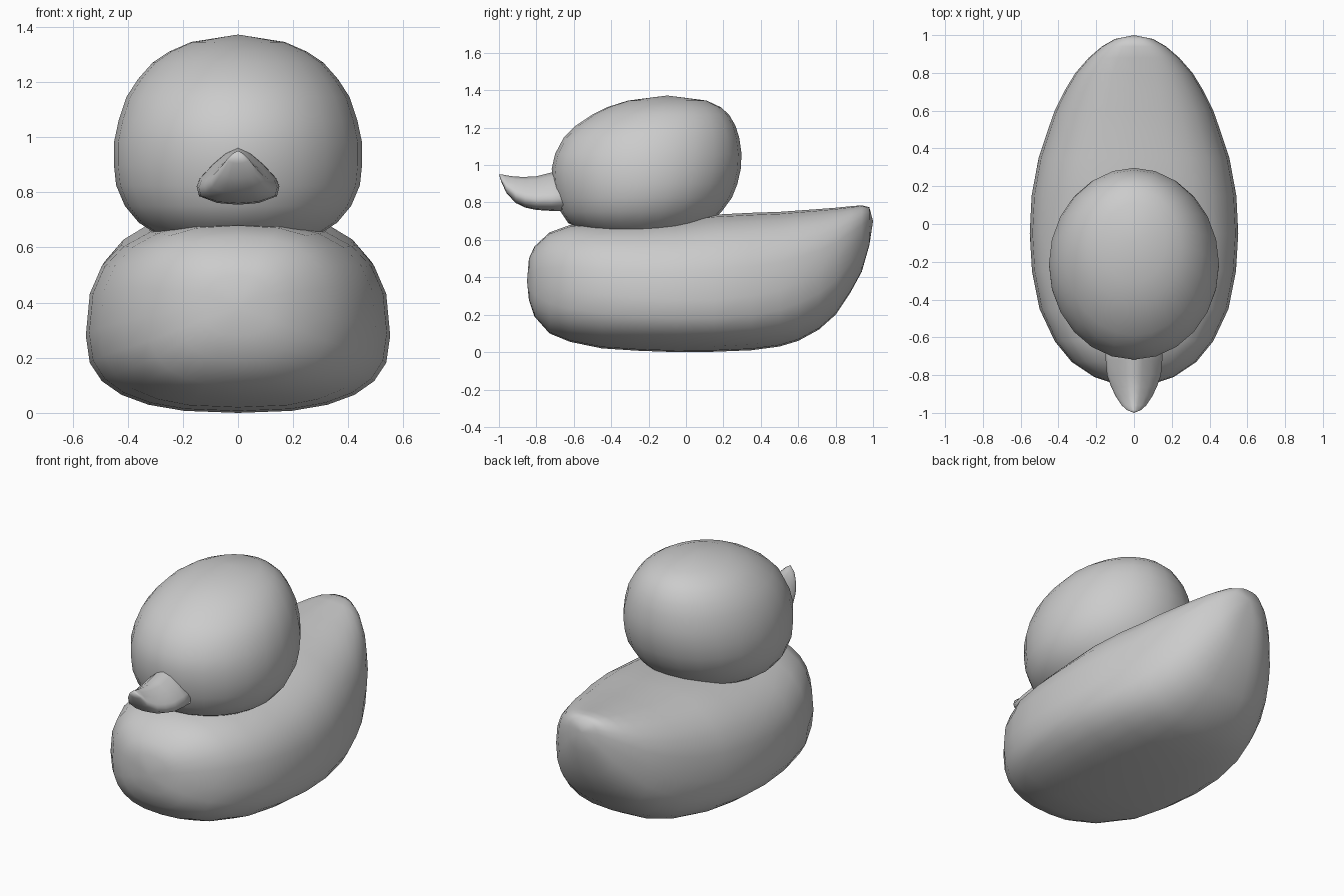
import bpy, bmesh
from math import sin, cos, pi

if "Cube" in bpy.data.objects:
    bpy.data.objects.remove(bpy.data.objects["Cube"])


def loft(name, start, rings, end):
    """Skin closed rings and close both ends with a pole point."""
    bm = bmesh.new()
    loops = [[bm.verts.new(p) for p in r] for r in rings]
    n = len(loops[0])
    a, b = bm.verts.new(start), bm.verts.new(end)
    for i in range(n):
        j = (i + 1) % n
        bm.faces.new((a, loops[0][j], loops[0][i]))
        bm.faces.new((b, loops[-1][i], loops[-1][j]))
        for p, q in zip(loops, loops[1:]):
            bm.faces.new((p[i], p[j], q[j], q[i]))
    bmesh.ops.recalc_face_normals(bm, faces=bm.faces)
    mesh = bpy.data.meshes.new(name)
    bm.to_mesh(mesh)
    bm.free()
    mesh.shade_smooth()
    obj = bpy.data.objects.new(name, mesh)
    bpy.context.collection.objects.link(obj)
    return obj


def spow(v, e):
    return (abs(v) ** e) * (1 if v >= 0 else -1)


def body_ring(y, w, bot, top, mid, n=24, power=2.6):
    pts = []
    for i in range(n):
        t = 2 * pi * i / n
        s = spow(sin(t), 2 / power)
        pts.append((w * spow(cos(t), 2 / power), y,
                    mid + s * ((top - mid) if s > 0 else (mid - bot))))
    return pts


# Body: y, half width, bottom, top, height of widest point
body = [
    (-.84, .12, .28, .50, .38), (-.81, .21, .19, .565, .37),
    (-.73, .33, .10, .64, .35), (-.62, .42, .055, .68, .33),
    (-.45, .50, .02, .69, .31), (-.25, .54, .007, .70, .29),
    (-.05, .552, 0, .71, .28), (.15, .542, .002, .735, .28),
    (.35, .505, .01, .745, .30), (.50, .455, .03, .75, .33),
    (.60, .42, .06, .757, .37), (.71, .365, .12, .765, .42),
    (.80, .31, .20, .772, .48), (.88, .24, .32, .78, .56),
    (.94, .17, .43, .785, .62), (.98, .10, .57, .775, .67),
]
loft("body", (0, -.85, .38), [body_ring(*s) for s in body], (0, 1, .70))

# Head: height, front y, back y, half width
head = [
    (.60, -.45, 0, .22), (.69, -.63, .13, .36), (.75, -.67, .19, .41),
    (.825, -.70, .245, .442), (.90, -.712, .275, .45),
    (.98, -.718, .293, .45), (1.06, -.70, .297, .433),
    (1.145, -.655, .285, .405), (1.21, -.59, .265, .363),
    (1.27, -.50, .23, .31), (1.31, -.42, .185, .25), (1.345, -.31, .11, .17),
]
head_rings = [[(w * cos(t), (f + b) / 2 + (b - f) / 2 * sin(t), z)
               for t in (2 * pi * i / 24 for i in range(24))]
              for z, f, b, w in head]
loft("head", (0, -.22, .57), head_rings, (0, -.10, 1.372))

# Beak: ridged section, flaring up to a pointed tip
half = [(.30, .90), (.62, .70), (.92, .46), (1, .32), (.94, .15), (.5, .03)]
section = [(0, 1)] + half + [(0, 0)] + [(-x, z) for x, z in reversed(half)]
beak = [
    (-.60, .15, .755, .97), (-.72, .15, .755, .96), (-.80, .143, .76, .94),
    (-.86, .122, .773, .937), (-.91, .098, .797, .938),
    (-.96, .065, .85, .945), (-.985, .038, .905, .95),
]
beak_rings = [[(x * w, y, bot + z * (top - bot)) for x, z in section]
              for y, w, bot, top in beak]
loft("beak", (0, -.58, .86), beak_rings, (0, -1, .95))
